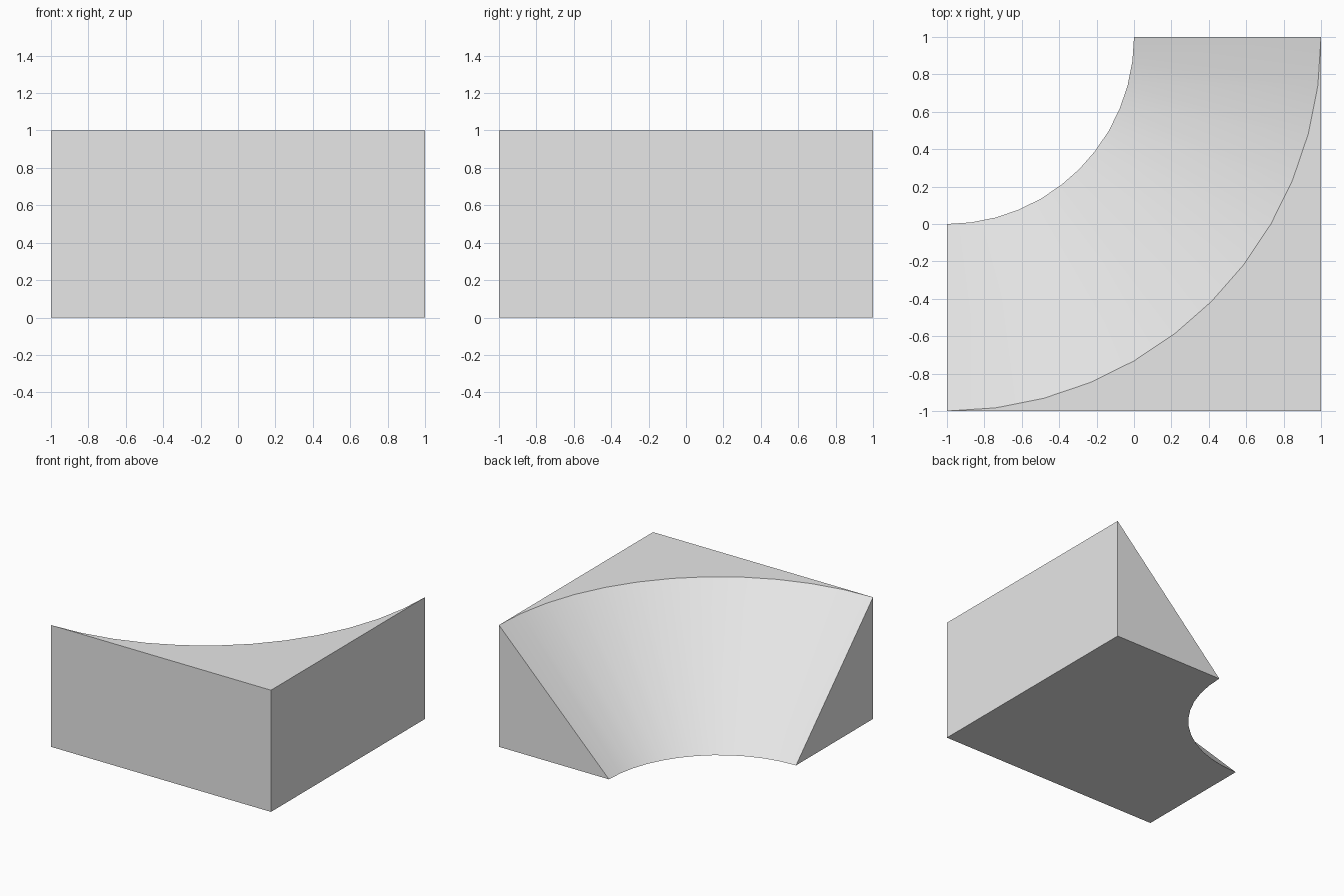
import bpy, bmesh
from math import sin, cos, radians

STEPS = 12  # facets across the quarter turn

cube = bpy.data.objects.get("Cube")
if cube:
    bpy.data.objects.remove(cube, do_unlink=True)

# Single light grey finish
grey = bpy.data.materials.new("light_grey")
grey.use_nodes = True
colour = (0.8, 0.8, 0.8, 1)
grey.diffuse_color = colour
grey.node_tree.nodes["Principled BSDF"].inputs["Base Color"].default_value = colour

bm = bmesh.new()


def arc(radius, z):
    """Quarter circle around the back right corner of the block."""
    angles = [radians(-90 + 90 * i / STEPS) for i in range(STEPS + 1)]
    return [bm.verts.new((-1 + radius * cos(a), 1 + radius * sin(a), z)) for a in angles]


low, high = arc(1, 0), arc(2, 1)
corner_low, corner_high = bm.verts.new((1, -1, 0)), bm.verts.new((1, -1, 1))
start, end = bm.verts.new((-1, -1, 0)), bm.verts.new((1, 1, 0))

# Hollow conical slope
slope = [bm.faces.new((low[i], high[i], high[i + 1], low[i + 1])) for i in range(STEPS)]
for face in slope:
    face.smooth = True

# Flat top, underside, outer walls and triangular ends
bm.faces.new(high + [corner_high])
bm.faces.new(low + [end, corner_low, start])
bm.faces.new((start, corner_low, corner_high, high[0]))
bm.faces.new((corner_low, end, high[-1], corner_high))
bm.faces.new((low[0], start, high[0]))
bm.faces.new((low[-1], end, high[-1]))
bmesh.ops.recalc_face_normals(bm, faces=bm.faces)

# Crisp borders around the smooth slope
for edge in bm.edges:
    edge.smooth = all(face.smooth for face in edge.link_faces)

mesh = bpy.data.meshes.new("corner_slope")
bm.to_mesh(mesh)
bm.free()
mesh.materials.append(grey)
block = bpy.data.objects.new("corner_slope", mesh)
bpy.context.collection.objects.link(block)
